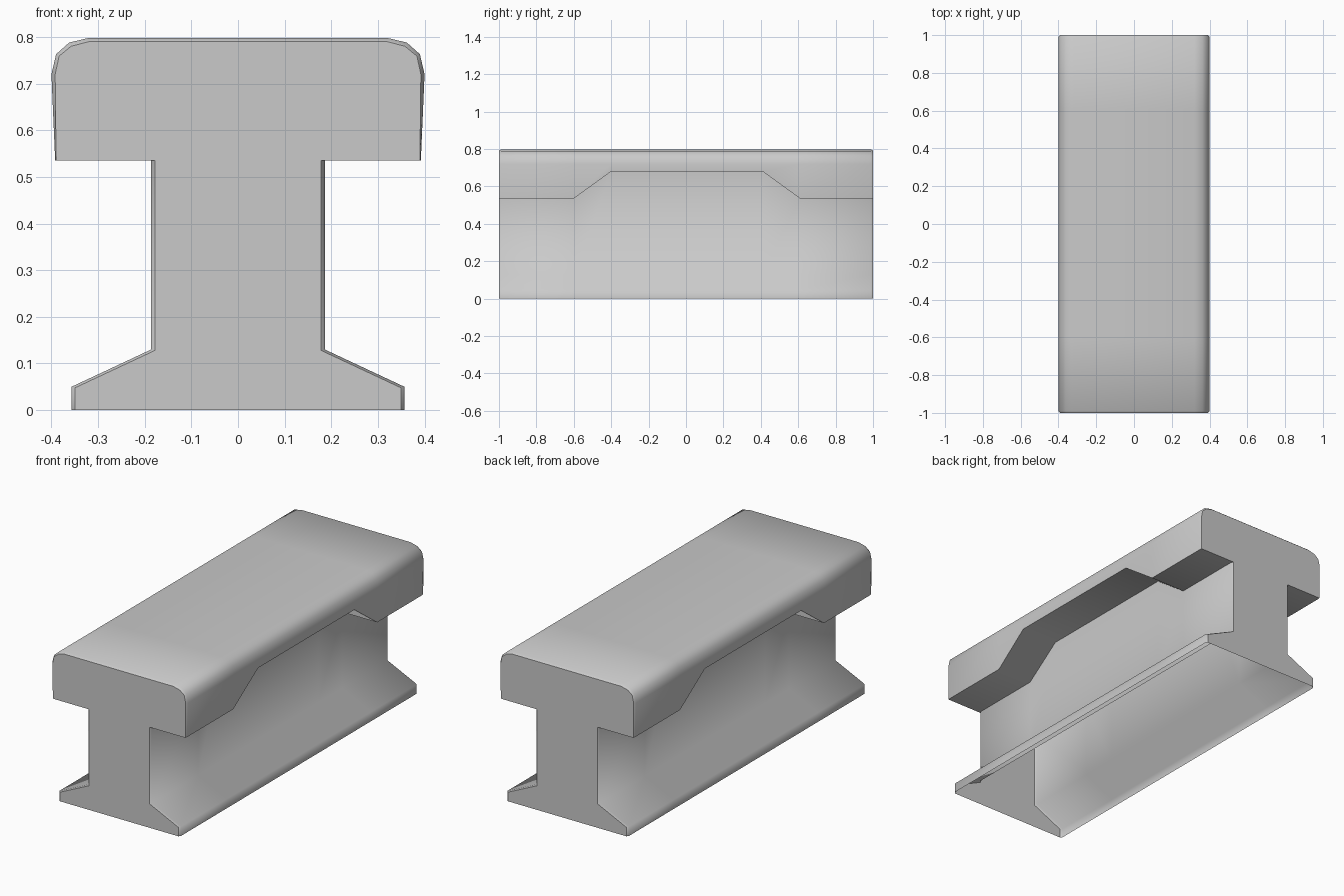
import bpy
import bmesh

cube = bpy.data.objects.get("Cube")
if cube:
    bpy.data.objects.remove(cube, do_unlink=True)

# Plain grey metal
steel = bpy.data.materials.new("grey_steel")
steel.use_nodes = True
grey = (0.59, 0.59, 0.59, 1)
steel.diffuse_color = grey
steel.node_tree.nodes["Principled BSDF"].inputs["Base Color"].default_value = grey

LOW, HIGH = 0.535, 0.68     # underside of the head: at the ends, in the notch


def half_profile(under, end):
    """Right half of the cross-section, bottom to top; slightly inset at the ends."""
    d = 0.008 if end else 0
    t = (under - LOW) / (0.72 - LOW)
    return [
        (0.357 - d, 0),                             # foot
        (0.357 - d, 0.05 - d / 4),
        (0.186 - d, 0.13 - d / 4),                  # web
        (0.186 - d, under),
        (0.392 + 0.008 * t - d / 4, under),         # head
        (0.4 - d, 0.72),
        (0.39 - d * 0.8, 0.763 - d / 2),
        (0.362 - d / 2, 0.788 - d),
        (0.32, 0.798 - d),
    ]


# Stations along the rail, front to back
stations = [
    (-1, LOW, True), (-0.99, LOW, False),
    (-0.6, LOW, False), (-0.4, HIGH, False),
    (0.41, HIGH, False), (0.61, LOW, False),
    (0.99, LOW, False), (1, LOW, True),
]

bm = bmesh.new()
rings = []
for y, under, end in stations:
    right = half_profile(under, end)
    outline = right + [(-x, z) for x, z in reversed(right)]
    rings.append([bm.verts.new((x, y, z)) for x, z in outline])

# Sides and end caps; the hollow section is open underneath
count = len(rings[0])
for a, b in zip(rings, rings[1:]):
    for i in range(count - 1):
        bm.faces.new((a[i], a[i + 1], b[i + 1], b[i]))
bm.faces.new(rings[0])
bm.faces.new(rings[-1])
bmesh.ops.recalc_face_normals(bm, faces=bm.faces)

# Smooth sides, with crisp rims and head underside edges
for face in bm.faces:
    face.smooth = True
crisp_lines = [{ring[k] for ring in rings}
               for i in (3, 4) for k in (i, count - 1 - i)]
for edge in bm.edges:
    pair = set(edge.verts)
    at_rim = all(abs(v.co.y) > 0.995 for v in pair)
    if at_rim or any(pair <= line for line in crisp_lines):
        edge.smooth = False

mesh = bpy.data.meshes.new("rail_section")
bm.to_mesh(mesh)
bm.free()
mesh.materials.append(steel)
rail = bpy.data.objects.new("rail_section", mesh)
bpy.context.collection.objects.link(rail)
